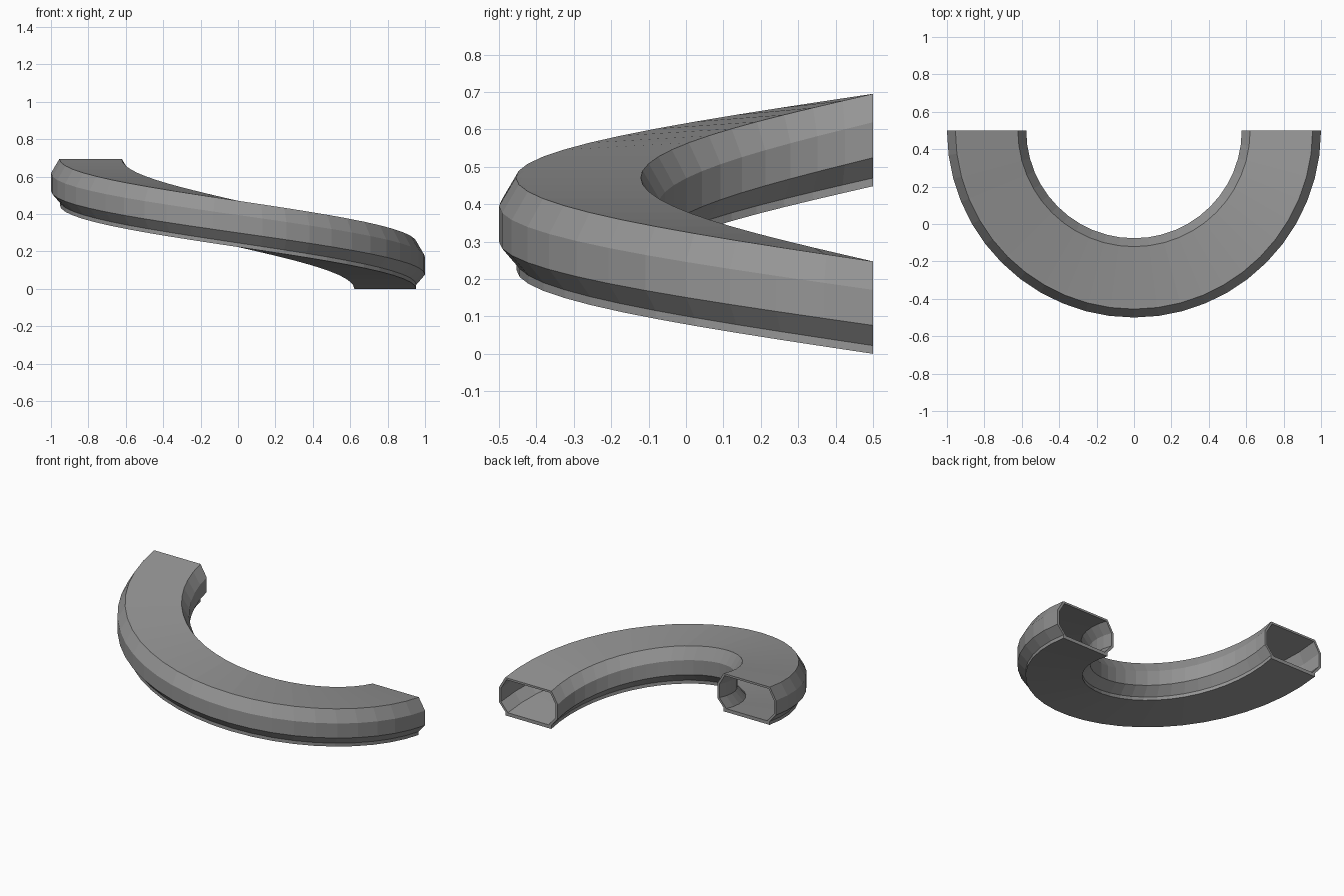
import bpy, bmesh, math

if "Cube" in bpy.data.objects:
    bpy.data.objects.remove(bpy.data.objects["Cube"])

SEGMENTS = 24          # facets along the half turn
RISE = 0.448           # height gained over the half turn
CENTRE_Y = 0.5
MID_R = 0.788          # radius of the corridor centre line

grey = bpy.data.materials.new("dark_grey")
grey.diffuse_color = (0.3, 0.3, 0.3, 1)
grey.use_nodes = True
grey.node_tree.nodes["Principled BSDF"].inputs["Base Color"].default_value = grey.diffuse_color


def sweep(name, profile):
    """Sweep a closed (radius, height) profile along the rising half turn."""
    bm = bmesh.new()
    rings = []
    for i in range(SEGMENTS + 1):
        t = i / SEGMENTS
        a = -math.pi * t
        rings.append([bm.verts.new((r * math.cos(a),
                                    CENTRE_Y + r * math.sin(a),
                                    z + RISE * t)) for r, z in profile])
    n = len(profile)
    for a, b in zip(rings, rings[1:]):
        for j in range(n):
            k = (j + 1) % n
            bm.faces.new((a[j], a[k], b[k], b[j]))
    bm.faces.new(rings[0])
    bm.faces.new(rings[-1][::-1])
    bmesh.ops.recalc_face_normals(bm, faces=bm.faces[:])
    mesh = bpy.data.meshes.new(name)
    bm.to_mesh(mesh)
    bm.free()
    mesh.materials.append(grey)
    obj = bpy.data.objects.new(name, mesh)
    bpy.context.collection.objects.link(obj)
    return obj


# Floor slab and roof slab
sweep("floor", [(0.622, 0), (0.953, 0), (0.953, 0.022), (0.622, 0.022)])
sweep("roof", [(0.622, 0.234), (0.953, 0.234), (0.953, 0.247), (0.622, 0.247)])

# Bent side wall: outer skin going up, inner skin coming down (offset from centre line)
wall = [(0.165, 0.022), (0.212, 0.076), (0.212, 0.171), (0.167, 0.247),
        (0.151, 0.247), (0.197, 0.168), (0.197, 0.081), (0.147, 0.022)]
sweep("outer_wall", [(MID_R + o, z) for o, z in wall])
sweep("inner_wall", [(MID_R - o, z) for o, z in wall])
